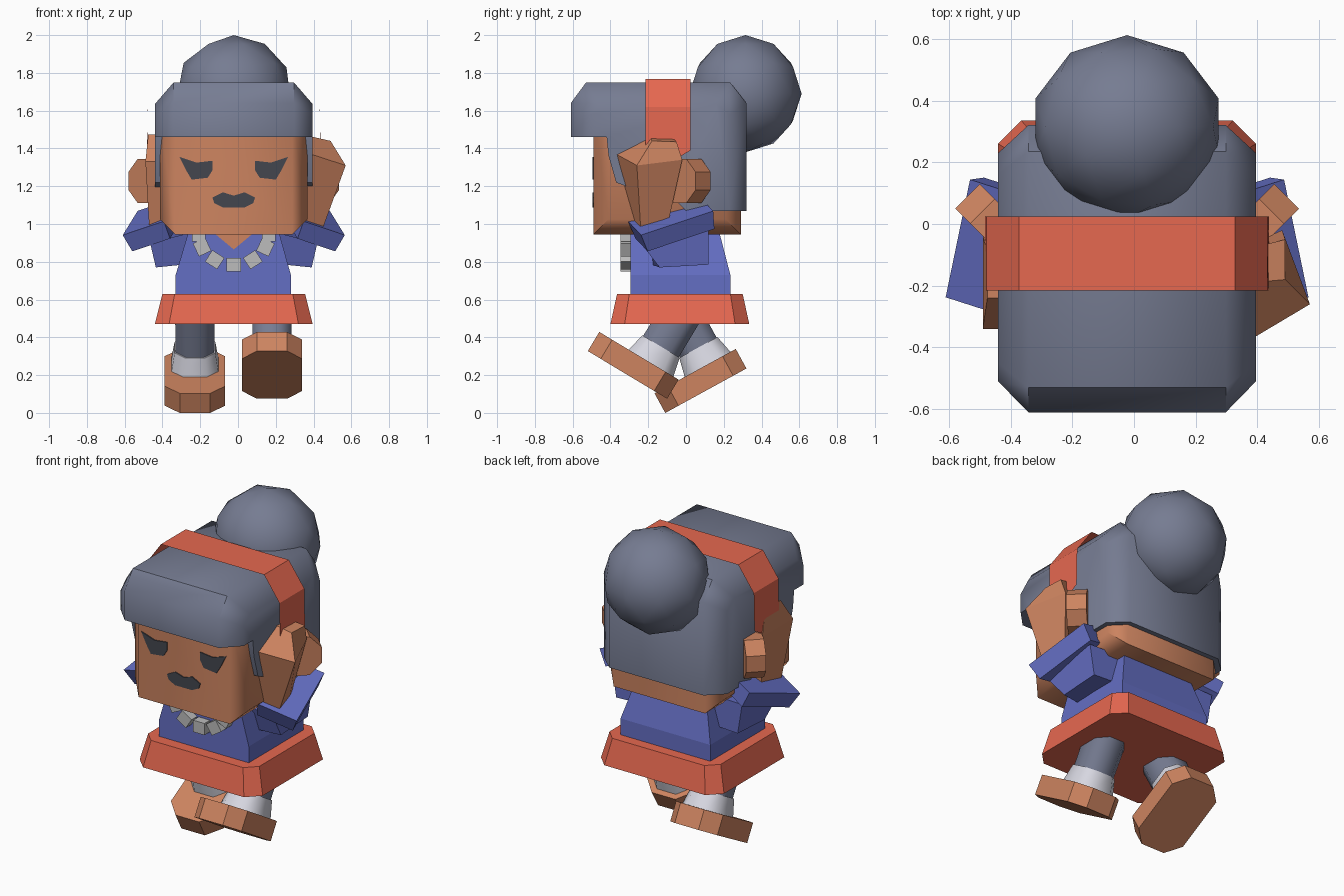
import bpy, bmesh, math
from mathutils import Matrix, Vector

if "Cube" in bpy.data.objects:
    bpy.data.objects.remove(bpy.data.objects["Cube"])

CX = -0.0225  # symmetry plane of head and body


def mat(name, r, g, b):
    m = bpy.data.materials.new(name)
    lin = [(c / 255 / 12.92) if c < 11 else ((c / 255 + 0.055) / 1.055) ** 2.4 for c in (r, g, b)]
    m.diffuse_color = (*lin, 1)
    m.use_nodes = True
    m.node_tree.nodes["Principled BSDF"].inputs["Base Color"].default_value = m.diffuse_color
    return m


HAIR = mat("slate grey", 118, 124, 146)
SKIN = mat("warm brown", 205, 132, 96)
BLUE = mat("indigo cloth", 100, 110, 195)
RED = mat("coral red", 230, 104, 80)
SOCK = mat("pale grey", 215, 215, 225)
BEAD = mat("silver grey", 188, 188, 188)
DARK = mat("charcoal", 68, 70, 78)


def finish(name, bm, material, smooth=0, closed=True):
    if closed:
        bmesh.ops.recalc_face_normals(bm, faces=bm.faces)
    me = bpy.data.meshes.new(name)
    bm.to_mesh(me)
    bm.free()
    me.materials.append(material)
    ob = bpy.data.objects.new(name, me)
    bpy.context.collection.objects.link(ob)
    if smooth:
        bpy.ops.object.select_all(action='DESELECT')
        ob.select_set(True)
        bpy.context.view_layer.objects.active = ob
        bpy.ops.object.shade_smooth_by_angle(angle=math.radians(smooth))
    return ob


def loft(name, rings, material, matrix=None, smooth=0):
    """Join rings of equal point count and cap both ends."""
    bm = bmesh.new()
    vs = [[bm.verts.new(p) for p in r] for r in rings]
    n = len(vs[0])
    for a, b in zip(vs, vs[1:]):
        for i in range(n):
            bm.faces.new((a[i], a[(i + 1) % n], b[(i + 1) % n], b[i]))
    bm.faces.new(vs[0])
    bm.faces.new(vs[-1])
    if matrix:
        bm.transform(matrix)
    return finish(name, bm, material, smooth)


def ring(x0, x1, y0, y1, z, c=0):
    """Horizontal rectangle, with chamfered corners when c > 0."""
    if not c:
        return [(x0, y0, z), (x1, y0, z), (x1, y1, z), (x0, y1, z)]
    return [(x0 + c, y0, z), (x1 - c, y0, z), (x1, y0 + c, z), (x1, y1 - c, z),
            (x1 - c, y1, z), (x0 + c, y1, z), (x0, y1 - c, z), (x0, y0 + c, z)]


def plate(name, pts, y, material, t=0.006):
    """Thin front-facing plate from x, z points."""
    return loft(name, [[(x, y + 0.003, z) for x, z in pts], [(x, y - t, z) for x, z in pts]], material)


def flip(pts):
    return [(2 * CX - p[0], *p[1:]) for p in pts]


# head block: vertical corners and lower side edges cut off
bm = bmesh.new()
bmesh.ops.create_cube(bm, size=1)
bm.transform(Matrix.Translation((CX, -0.1, 1.2725)) @ Matrix.Diagonal((0.78, 0.78, 0.655, 1)))
cut = []
for e in bm.edges:
    d = e.verts[1].co - e.verts[0].co
    low = max(v.co.z for v in e.verts) < 1
    if abs(d.z) > 0.1 or (low and abs(d.y) > 0.1):
        cut.append(e)
bmesh.ops.bevel(bm, geom=cut, offset=0.08, segments=1, affect='EDGES')
finish("head", bm, SKIN, 50)

# hair shell: side profile lofted across x, narrowed at the sides
under = [(0.0, 1.07), (-0.05, 1.12), (-0.28, 1.185), (-0.37, 1.22), (-0.41, 1.36), (-0.42, 1.46)]
full = [(-0.61, 1.46), (-0.61, 1.64), (-0.53, 1.748), (0.235, 1.748), (0.32, 1.64), (0.32, 1.07)] + under
side = [(-0.51, 1.46), (-0.51, 1.58), (-0.45, 1.635), (0.16, 1.635), (0.23, 1.58), (0.23, 1.07)] + under
loft("hair", [[(CX + dx, y, z) for y, z in prof] for dx, prof in
              ((-0.4175, side), (-0.32, full), (0.32, full), (0.4175, side))], HAIR, smooth=50)

# hair bun
bm = bmesh.new()
bmesh.ops.create_icosphere(bm, subdivisions=2, radius=1)
bm.transform(Matrix.Translation((CX, 0.315, 1.69)) @ Matrix.Diagonal((0.312, 0.297, 0.31, 1)))
finish("hair_bun", bm, HAIR, 60)

# headband: open sheet over the hair
bm = bmesh.new()
arch = [(-0.46, None), (-0.455, 1.62), (-0.35, 1.767), (0.35, 1.767), (0.455, 1.62), (0.46, None)]
front = [bm.verts.new((CX + x, -0.215, z or 1.25)) for x, z in arch]
back = [bm.verts.new((CX + x, 0.025, z or 1.39)) for x, z in arch]
for i in range(len(arch) - 1):
    bm.faces.new((front[i], front[i + 1], back[i + 1], back[i]))
finish("headband", bm, RED, closed=False)

# ears: octagonal discs turned 45 degrees
for s, label in ((1, "right"), (-1, "left")):
    bm = bmesh.new()
    bmesh.ops.create_cone(bm, cap_ends=True, segments=8, radius1=0.127, radius2=0.127, depth=0.113)
    bm.transform(Matrix.Rotation(math.radians(22.5), 4, 'Z'))
    bm.transform(Matrix.Translation((CX + s * 0.434, 0.007, 1.228))
                 @ Matrix.Rotation(s * math.radians(45), 4, 'Z') @ Matrix.Rotation(math.pi / 2, 4, 'X'))
    finish("ear_" + label, bm, SKIN)

# face details
eye = [(-0.31, 1.355), (-0.22, 1.325), (-0.135, 1.335), (-0.135, 1.285),
       (-0.16, 1.245), (-0.245, 1.235), (-0.275, 1.285)]
plate("eye_left", eye, -0.49, DARK)
plate("eye_right", flip(eye), -0.49, DARK)
half = [(CX, 1.15), (-0.08, 1.168), (-0.135, 1.14), (-0.125, 1.11), (-0.08, 1.087)]
plate("mouth", half + flip(half[:0:-1]), -0.49, DARK)

# tunic, neckline and skirt
loft("torso", [ring(-0.33, 0.28, -0.295, 0.235, 0.55), ring(-0.33, 0.28, -0.295, 0.235, 0.73),
               ring(-0.25, 0.205, -0.295, 0.165, 1.0)], BLUE)
plate("neckline", [(-0.16, 0.98), (CX, 0.865), (0.115, 0.98)], -0.295, SKIN)
loft("skirt", [ring(-0.44, 0.395, -0.40, 0.335, 0.47, 0.075),
               ring(-0.40, 0.355, -0.365, 0.30, 0.63, 0.065)], RED)

# necklace beads
for i, a in enumerate((180, 205, 237, 270, 303, 335, 360)):
    t = math.radians(a)
    pos = Vector((CX + 0.185 * math.cos(t), -0.318, 0.945 + 0.16 * math.sin(t)))
    tilt = Matrix.Rotation(-(t + math.pi / 2), 4, 'Y')
    loft(f"bead_{i + 1}", [ring(-0.038, 0.038, -0.03, 0.03, -0.036), ring(-0.038, 0.038, -0.03, 0.03, 0.036)],
         BEAD, Matrix.Translation(pos) @ tilt)

# sleeves, mirrored: upper arm and wide tilted cuff
for s, label in ((1, "right"), (-1, "left")):
    arm = [[(0.1, -0.22, 0.80), (0.1, 0.12, 0.80), (0.1, 0.12, 0.98), (0.1, -0.22, 0.98)],
           [(0.39, -0.14, 0.77), (0.39, 0.12, 0.785), (0.42, 0.12, 0.97), (0.42, -0.24, 0.90)]]
    loft("upper_arm_" + label, [r if s > 0 else flip(r) for r in arm], BLUE)
    place = (Matrix.Translation((CX + s * 0.42, -0.07, 0.995))
             @ Matrix.Rotation(math.radians(14), 4, 'X') @ Matrix.Rotation(s * math.radians(22), 4, 'Y')
             @ Matrix.Rotation(s * math.radians(12), 4, 'Z'))
    loft("cuff_" + label, [ring(-0.11, 0.11, -0.19, 0.19, -0.052), ring(-0.12, 0.12, -0.205, 0.205, 0.052)],
         BLUE, place)

# hands held up beside the head
loft("hand_right", [
    [(0.42, -0.10, 0.98), (0.45, -0.24, 0.98), (0.33, -0.27, 0.98), (0.32, -0.12, 0.98)],
    [(0.48, -0.02, 1.34), (0.57, -0.26, 1.31), (0.385, -0.37, 1.37), (0.30, -0.10, 1.34)],
    [(0.49, -0.05, 1.435), (0.49, -0.18, 1.44), (0.38, -0.19, 1.465), (0.37, -0.08, 1.465)]], SKIN)
loft("hand_left", [ring(-0.47, -0.32, -0.25, -0.06, 0.98), ring(-0.49, -0.37, -0.34, -0.04, 1.33),
                   ring(-0.475, -0.38, -0.24, -0.09, 1.475)], SKIN)

# legs in mid-stride, built from the heel and tilted as one
for label, x, y, z, ang in (("left", -0.228, 0.32, 0.235, 28.7), ("right", 0.18, -0.1, 0.075, -31)):
    place = Matrix.Translation((x, y, z)) @ Matrix.Rotation(math.radians(ang), 4, 'X')
    loft("shoe_" + label, [ring(-0.16, 0.16, -0.49, 0, 0, 0.08), ring(-0.16, 0.16, -0.49, 0, 0.118, 0.08)],
         SKIN, place)
    loft("sock_" + label, [ring(-0.125, 0.125, -0.31, -0.03, 0.11, 0.06),
                           ring(-0.108, 0.108, -0.285, -0.055, 0.22, 0.055)], SOCK, place, 50)
    loft("leg_" + label, [ring(-0.102, 0.102, -0.28, -0.06, 0.21, 0.055),
                          ring(-0.105, 0.105, -0.28, -0.06, 0.45, 0.055)], HAIR, place, 50)
